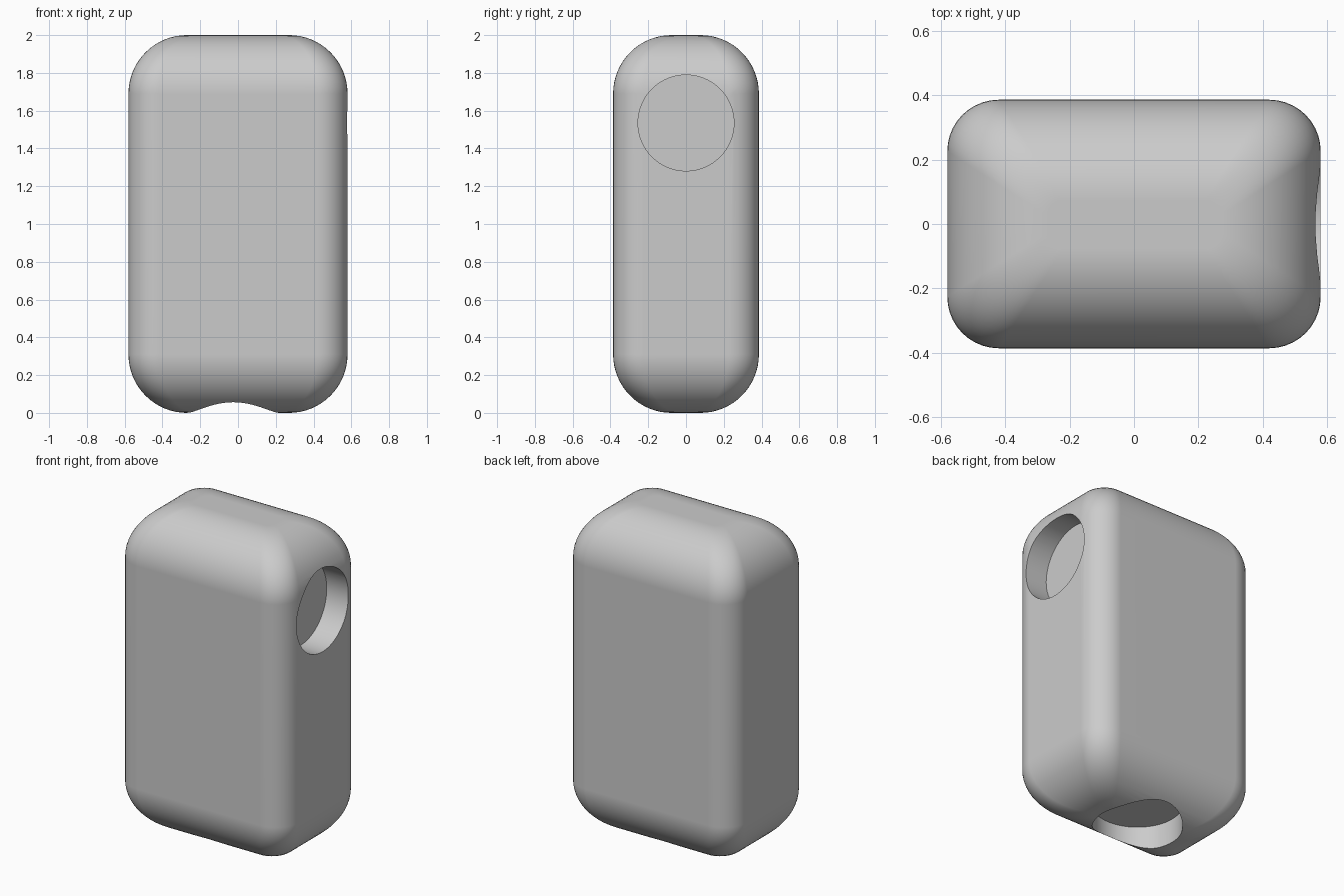
import bpy
import bmesh
from math import sin, cos, pi, sqrt
from mathutils import Matrix

if "Cube" in bpy.data.objects:
    bpy.data.objects.remove(bpy.data.objects["Cube"], do_unlink=True)

HX, HY, HEIGHT = 0.58, 0.386, 2.0
EDGE_R = 0.31             # rounding of top and bottom edges
SIDE_R, TIP_R = 0.16, 0.05  # upright edge rounding, at mid height and at the caps
STEPS, CORNER = 16, 10

grey = bpy.data.materials.new("plain grey")
grey.use_nodes = True
colour = (0.6, 0.6, 0.6, 1)
grey.diffuse_color = colour
grey.node_tree.nodes["Principled BSDF"].inputs["Base Color"].default_value = colour


def make_object(name, bm):
    mesh = bpy.data.meshes.new(name)
    bmesh.ops.recalc_face_normals(bm, faces=bm.faces)
    bm.to_mesh(mesh)
    bm.free()
    mesh.materials.append(grey)
    ob = bpy.data.objects.new(name, mesh)
    bpy.context.collection.objects.link(ob)
    return ob


def ring(bm, inset, z):
    """Rounded rectangle of vertices at height z."""
    r = SIDE_R + (TIP_R - SIDE_R) * inset / EDGE_R
    cx, cy = HX - inset - r, HY - inset - r
    verts = []
    for quarter, (sx, sy) in enumerate([(1, 1), (-1, 1), (-1, -1), (1, -1)]):
        for i in range(CORNER + 1):
            a = (quarter + i / CORNER) * pi / 2
            verts.append(bm.verts.new((sx * cx + r * cos(a), sy * cy + r * sin(a), z)))
    return verts


# Body: stacked rounded rectangles with a quarter-circle profile at each end
bm = bmesh.new()
levels = []
for i in range(STEPS + 1):
    a = i / STEPS * pi / 2
    levels.append((EDGE_R * (1 - sin(a)), EDGE_R * (1 - cos(a))))
levels += [(inset, HEIGHT - z) for inset, z in reversed(levels)]
rings = [ring(bm, inset, z) for inset, z in levels]
for low, high in zip(rings, rings[1:]):
    for i in range(len(low)):
        j = (i + 1) % len(low)
        bm.faces.new((low[i], low[j], high[j], high[i]))
bm.faces.new(rings[0])
bm.faces.new(rings[-1])
body = make_object("body", bm)


# Round recesses in the left side and the underside
def cut_recess(name, centre, turn):
    bm = bmesh.new()
    bmesh.ops.create_cone(bm, cap_ends=True, segments=64, radius1=0.254,
                          radius2=0.254, depth=0.3,
                          matrix=Matrix.Translation(centre) @ Matrix.Rotation(turn, 4, "Y"))
    cutter = make_object(name, bm)
    cutter.hide_render = True
    mod = body.modifiers.new(name, "BOOLEAN")
    mod.operation, mod.solver, mod.object = "DIFFERENCE", "EXACT", cutter
    bpy.ops.object.modifier_apply(modifier=mod.name)
    bpy.data.objects.remove(cutter, do_unlink=True)


bpy.ops.object.select_all(action="DESELECT")
bpy.context.view_layer.objects.active = body
body.select_set(True)
cut_recess("side_recess", (HX, 0, 1.535), pi / 2)
cut_recess("bottom_recess", (-0.025, 0, 0), 0)

# Smooth shading with crisp recess rims and level flat faces
bpy.ops.object.shade_smooth_by_angle(angle=pi / 6)
weighted = body.modifiers.new("flat_faces", "WEIGHTED_NORMAL")
weighted.keep_sharp = True
